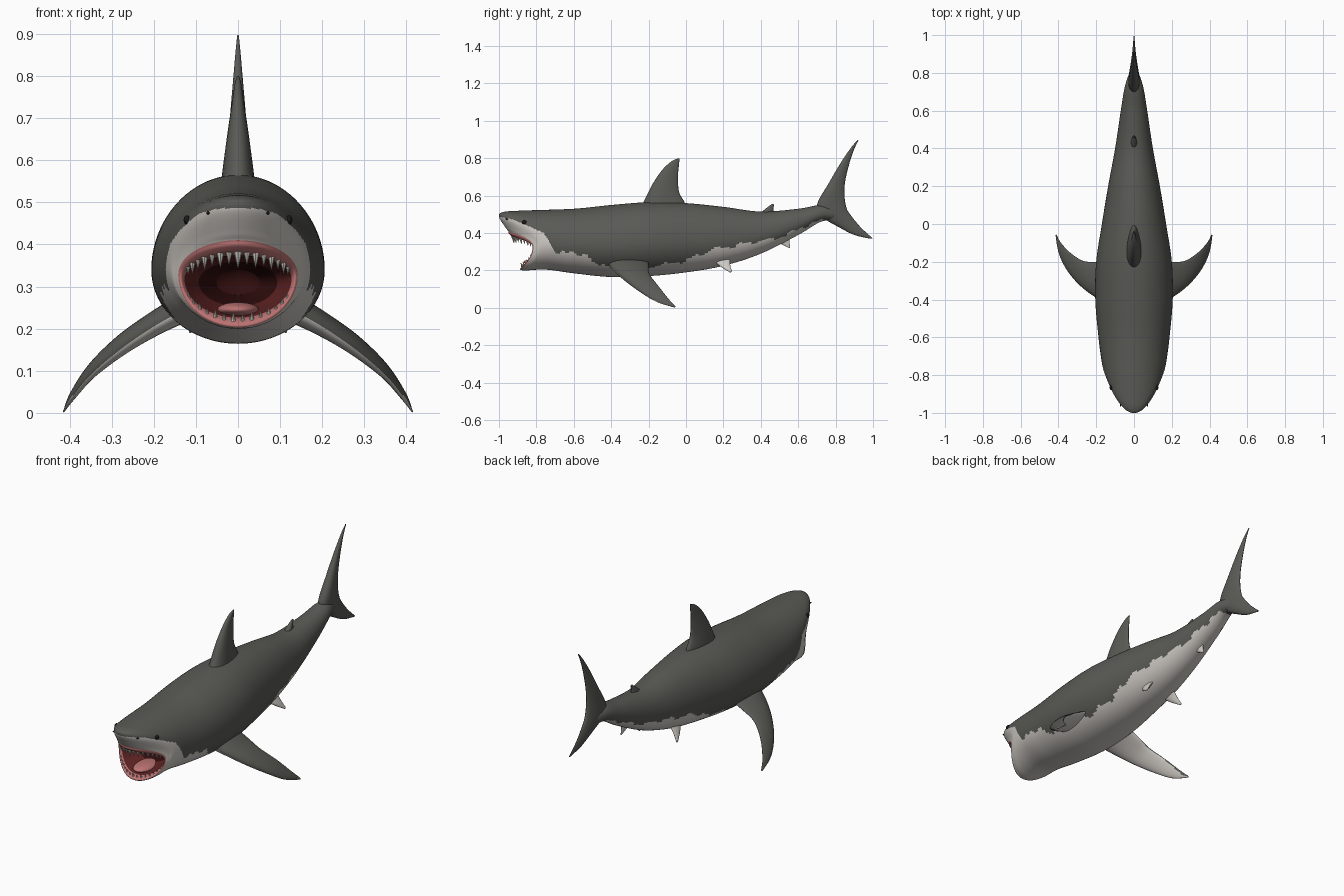
import bpy, bmesh, math
from mathutils import Vector, Matrix
from mathutils.bvhtree import BVHTree

if "Cube" in bpy.data.objects:
    bpy.data.objects.remove(bpy.data.objects["Cube"])


def material(name, *rgb):
    m = bpy.data.materials.new(name)
    m.use_nodes = True
    m.diffuse_color = (*rgb, 1)
    m.node_tree.nodes["Principled BSDF"].inputs["Base Color"].default_value = (*rgb, 1)
    return m


GREY = material("slate grey", .1, .1, .09)
WHITE = material("belly white", .62, .59, .55)
PINK = material("gum pink", .5, .17, .17)
RED = material("mouth red", .11, .016, .016)
DARK = material("throat dark", .03, .004, .004)
TOOTH = material("tooth ivory", .72, .7, .62)
BLACK = material("eye black", .01, .01, .01)


def finish(name, bm, mats, smooth=True):
    bmesh.ops.recalc_face_normals(bm, faces=bm.faces)
    for f in bm.faces:
        f.smooth = smooth
    me = bpy.data.meshes.new(name)
    bm.to_mesh(me)
    bm.free()
    for m in mats:
        me.materials.append(m)
    ob = bpy.data.objects.new(name, me)
    bpy.context.collection.objects.link(ob)
    return ob


def spline(rows, t):
    # Catmull-Rom through rows of numbers
    i = min(int(t), len(rows) - 2)
    u = t - i
    a, b, c, d = (rows[max(0, min(len(rows) - 1, i + k))] for k in (-1, 0, 1, 2))
    return [q + u * (r - p) / 2 + u * u * (p - 2.5 * q + 2 * r - s / 2)
            + u ** 3 * (1.5 * (q - r) + (s - p) / 2) for p, q, r, s in zip(a, b, c, d)]


def loft(rings):
    bm = bmesh.new()
    rows = [[bm.verts.new(p) for p in ring] for ring in rings]
    n = len(rows[0])
    strips = []
    for a, b in zip(rows, rows[1:]):
        strips.append([bm.faces.new((a[j], a[(j + 1) % n], b[(j + 1) % n], b[j])) for j in range(n)])
    bm.faces.new(rows[0])
    bm.faces.new(rows[-1])
    return bm, strips


# Body rings from the throat, out over the lips and back to the tail:
# top y z, side x y z, bottom y z
HEAD = [
    (-.60, .34, .05, -.6, .31, -.6, .28),
    (-.72, .355, .085, -.7, .31, -.72, .26),
    (-.86, .37, .115, -.78, .315, -.82, .235),
    (-.915, .375, .128, -.81, .32, -.865, .225),
    (-.945, .395, .135, -.82, .325, -.885, .212),
    (-.95, .41, .142, -.815, .328, -.885, .203),
    (-.965, .43, .15, -.8, .335, -.865, .2),
    (-1, .487, .158, -.785, .345, -.85, .2),
    (-.98, .512, .165, -.76, .35, -.8, .204),
    (-.88, .52, .174, -.71, .35, -.73, .203),
]
# y, top, bottom, half width
TRUNK = [
    (-.6, .53, .185, .188), (-.4, .55, .165, .205), (-.2, .565, .17, .2),
    (0, .56, .19, .17), (.2, .54, .225, .137), (.4, .515, .29, .1),
    (.6, .53, .39, .07), (.72, .55, .46, .05), (.8, .535, .47, .025), (.85, .52, .49, .005),
]
ROWS = HEAD + [(y, t, w, y, b + .45 * (t - b), y, b) for y, t, b, w in TRUNK]
STEPS, AROUND = 12, 96


def body_point(t, a):
    ty, tz, w, sy, sz, by, bz = spline(ROWS, t)
    c = math.cos(a)
    ey, ez = (ty, tz) if c > 0 else (by, bz)
    return Vector((w * math.sin(a), sy + (ey - sy) * c * c, sz + (ez - sz) * abs(c)))


# Height of the border between grey back and white belly
BORDER = [(-1, .487), (-.93, .475), (-.86, .445), (-.76, .4), (-.7, .3), (-.53, .285), (-.5, .235),
          (-.2, .22), (0, .25), (.13, .31), (.33, .345), (.5, .375), (.62, .43), (.72, .468), (.9, .47)]


def border(y):
    for (a, p), (b, q) in zip(BORDER, BORDER[1:]):
        if y <= b:
            wave = .007 * math.sin(y * 47) + .005 * math.sin(y * 113 + 1)
            return p + (q - p) * (y - a) / (b - a) + wave * (y > -.7)
    return 0


count = (len(ROWS) - 1) * STEPS
bm, strips = loft([[body_point(k / STEPS, math.tau * j / AROUND) for j in range(AROUND)]
                   for k in range(count + 1)])
for k, strip in enumerate(strips):
    t = k / STEPS
    for f in strip:
        c = f.calc_center_median()
        if t < 5:
            f.material_index = 4 if t < 1.2 else 3 if t < 2.9 else 2
        else:
            f.material_index = int(c.z < border(c.y))
bm.faces.ensure_lookup_table()
bm.faces[-2].material_index = 4
bmesh.ops.recalc_face_normals(bm, faces=bm.faces)
skin = BVHTree.FromBMesh(bm)
finish("body", bm, [GREY, WHITE, PINK, RED, DARK])


# Fins: sections of leading point, trailing point and half thickness
def fin(name, sections, normal, mirror=False, main=GREY, under=WHITE):
    normal = Vector(normal).normalized()
    rings = []
    for k in range((len(sections) - 1) * 8 + 1):
        v = spline(sections, k / 8)
        lead, trail, h = Vector(v[:3]), Vector(v[3:6]), v[6]
        ring = []
        for j in range(28):
            a = math.tau * j / 28
            c = (1 - math.cos(a)) / 2
            ring.append(lead.lerp(trail, c) + normal * h * math.sin(a) * (1.25 - .6 * c))
        rings.append(ring)
    bm, _ = loft(rings)
    bmesh.ops.recalc_face_normals(bm, faces=bm.faces)
    for f in bm.faces:
        f.material_index = int(mirror and f.normal.z < -.35)
    ob = finish(name, bm, [main, under])
    if mirror:
        ob.modifiers.new("both sides", "MIRROR")


def upright(rows):
    return [(0, a, b, 0, c, d, h) for a, b, c, d, h in rows]


SIDE = (1, 0, 0)
fin("dorsal_fin", upright([
    (-.25, .53, .0, .53, .042), (-.225, .57, -.008, .565, .038), (-.18, .66, -.037, .62, .028),
    (-.125, .74, -.043, .7, .016), (-.075, .785, -.037, .77, .008), (-.04, .8, -.034, .8, .002)]), SIDE)
fin("second_dorsal_fin", upright([
    (.39, .5, .475, .5, .018), (.425, .53, .467, .525, .012), (.46, .556, .472, .553, .003)]), SIDE)
fin("tail_fin", upright([
    (.985, .37, 1, .37, .002), (.9, .39, .935, .43, .009), (.82, .43, .885, .49, .018),
    (.73, .485, .86, .53, .028), (.7, .55, .848, .59, .03), (.765, .67, .85, .67, .022),
    (.83, .78, .873, .77, .013), (.885, .86, .9, .85, .006), (.918, .897, .922, .895, .002)]), SIDE)
fin("anal_fin", upright([
    (.46, .36, .56, .39, .014), (.51, .34, .553, .36, .009), (.55, .32, .557, .322, .002)]),
    SIDE, main=WHITE)
fin("pelvic_fins", [
    (.06, .14, .26, .06, .24, .275, .016), (.09, .18, .225, .085, .235, .24, .01),
    (.115, .235, .19, .113, .245, .195, .003)], (.8, 0, .6), True, main=WHITE)
fin("pectoral_fins", [
    (.12, -.43, .25, .12, -.2, .26, .035), (.2, -.39, .205, .2, -.2, .22, .028),
    (.28, -.33, .15, .27, -.195, .18, .022), (.35, -.25, .09, .34, -.15, .12, .015),
    (.395, -.16, .035, .39, -.095, .05, .009), (.415, -.06, .002, .41, -.055, .008, .002)],
    (.6, 0, .8), True)


# Teeth set along the gums
def teeth(name, n, middle, spread, t, direction, length):
    bm = bmesh.new()
    for i in range(n):
        s = 2 * i / (n - 1) - 1
        size = length * (1 - .4 * abs(s)) * (1 if i % 2 else .8)
        d = Vector(direction).normalized()
        turn = d.to_track_quat("Z", "Y").to_matrix().to_4x4()
        place = Matrix.Translation(body_point(t, middle + s * spread) + d * size * .35)
        bmesh.ops.create_cone(bm, cap_ends=True, segments=8, radius1=size * .27, radius2=0,
                              depth=size, matrix=place @ turn)
    finish(name, bm, [TOOTH], False)


teeth("upper_teeth", 15, 0, 1.15, 3.2, (0, .1, -1), .042)
teeth("lower_teeth", 14, math.pi, 1.1, 3.4, (0, -.45, 1), .026)


# Tongue, eyes and nostrils
def ellipsoid(name, place, scale, mat):
    bm = bmesh.new()
    bmesh.ops.create_uvsphere(bm, u_segments=24, v_segments=14, radius=1,
                              matrix=Matrix.Translation(place) @ Matrix.Diagonal((*scale, 1)))
    finish(name, bm, [mat])


ellipsoid("tongue", (0, -.785, .245), (.05, .085, .018), PINK)
for side, s in (("left", 1), ("right", -1)):
    for part, y, z, scale in (("eye", -.865, .458, (.008, .013, .011)),
                              ("nostril", -.957, .475, (.004, .009, .004))):
        hit = skin.ray_cast(Vector((s, y, z)), Vector((-s, 0, 0)))[0]
        if hit:
            ellipsoid(side + "_" + part, hit, scale, BLACK)
